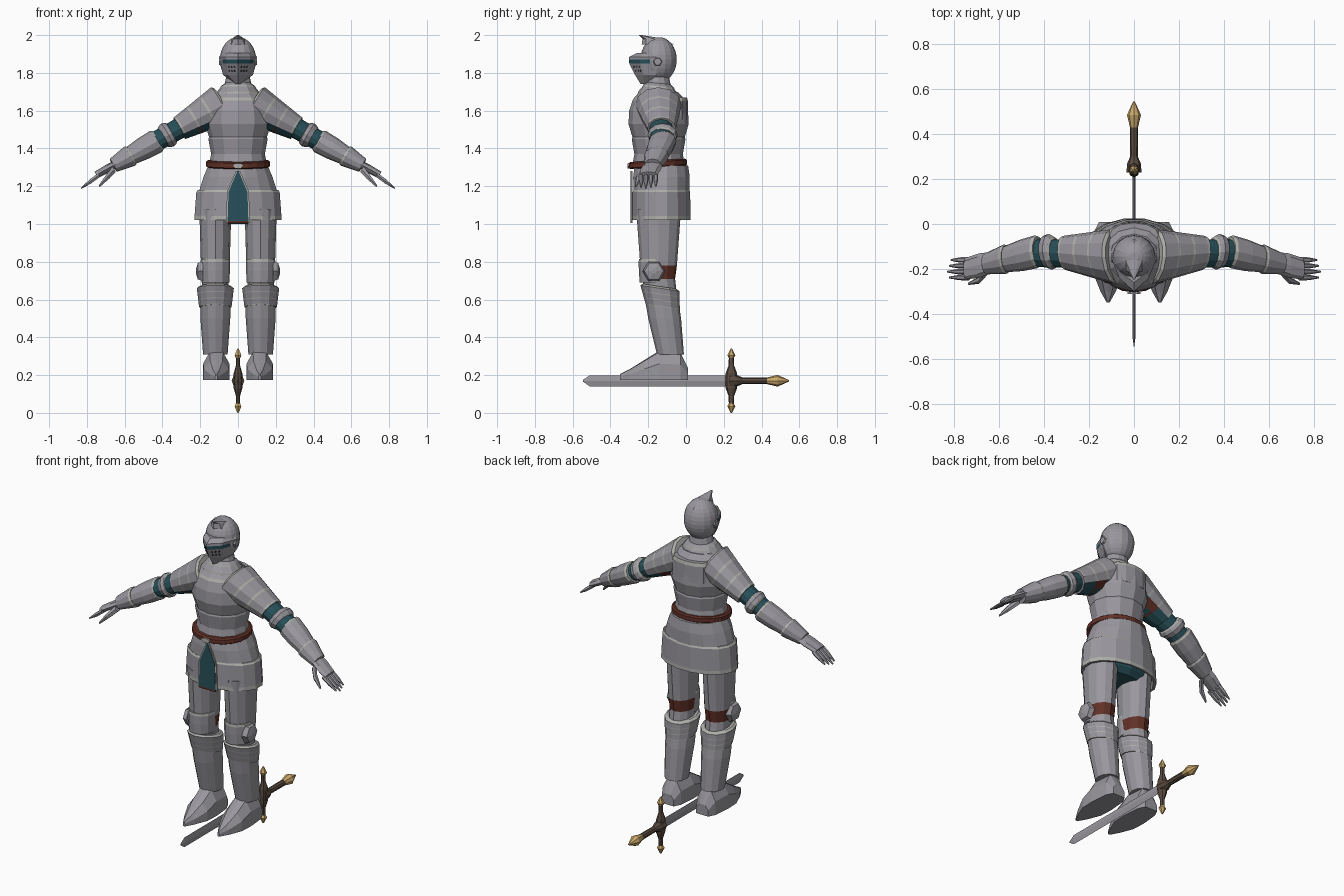
import bpy, bmesh
from math import sin, cos, pi
from mathutils import Vector as V

cube = bpy.data.objects.get("Cube")
if cube:
    bpy.data.objects.remove(cube)

palette = {
    "steel": (.32, .31, .34), "trim": (.42, .42, .4), "teal": (.02, .08, .1), "leather": (.12, .03, .02),
    "hilt": (.1, .07, .05), "gold": (.6, .4, .15), "dark": (.02, .02, .02)}
STEEL, TRIM, TEAL, LEATHER, HILT, GOLD, DARK = range(len(palette))
materials = []
for label, rgb in palette.items():
    material = bpy.data.materials.new(label)
    material.use_nodes = True
    material.diffuse_color = (*rgb, 1)
    material.node_tree.nodes["Principled BSDF"].inputs["Base Color"].default_value = (*rgb, 1)
    materials.append(material)

X, Y, Z = V((1, 0, 0)), V((0, 1, 0)), V((0, 0, 1))


def loft(name, rings, colours, mirror=False, paint=None):
    """Skin a list of rings; each colour covers the band after its ring, the last one the end cap."""
    sides = {"left_": 1, "right_": -1} if mirror else {"": 1}
    for prefix, side in sides.items():
        bm = bmesh.new()
        rows = [[bm.verts.new((p.x * side, p.y, p.z)) for p in ring] for ring in rings]
        for low, high, colour in zip(rows, rows[1:], colours):
            for k in range(len(low)):
                face = bm.faces.new((low[k - 1], low[k], high[k], high[k - 1]))
                face.material_index = colour
        bm.faces.new(rows[0]).material_index = colours[0]
        bm.faces.new(rows[-1]).material_index = colours[-1]
        bmesh.ops.recalc_face_normals(bm, faces=bm.faces)
        if paint:
            for face in bm.faces:
                centre = face.calc_center_median()
                centre.x *= side
                face.material_index = paint(centre, face.normal, face.material_index)
        mesh = bpy.data.meshes.new(prefix + name)
        bm.to_mesh(mesh)
        bm.free()
        for material in materials:
            mesh.materials.append(material)
        bpy.context.collection.objects.link(bpy.data.objects.new(prefix + name, mesh))


def oval(centre, a, b, u, v, sides, turn=0.0):
    angles = [2 * pi * (k + turn) / sides for k in range(sides)]
    return [V(centre) + u * a * cos(t) + v * b * sin(t) for t in angles]


def tube(name, path, stops, flat=(1, 1), u=X, v=Y, sides=12, turn=0.0, **options):
    """Follow a path through stops of (position, radius, colour); flat scales the v radius from end to end."""
    first, last = stops[0][0], stops[-1][0]
    rings = []
    for t, r, colour in stops:
        ratio = flat[0] + (flat[1] - flat[0]) * (t - first) / (last - first)
        rings.append(oval(path(t), r, r * ratio, u, v, sides, turn))
    loft(name, rings, [colour for t, r, colour in stops], **options)


def lames(start, end, r_start, r_end, count=1):
    """Stops for overlapping plates, each with a light rim and a step in."""
    def at(s):
        return start + (end - start) * s, r_start + (r_end - r_start) * s
    stops = []
    for i in range(count):
        for s in (i, i + .85):
            stops.append((*at(s / count), TRIM if s > i else STEEL))
        t, r = at((i + 1) / count)
        stops += [(t, r, STEEL), (t, r * .93, STEEL)]
    return stops


def rod(name, points, colour=STEEL, u=Y, v=Z, sides=6, flat=1, **options):
    """Tapered solid through points of (position, radius)."""
    loft(name, [oval(p, r, r * flat, u, v, sides) for p, r in points], [colour] * len(points), **options)


def body(z):
    return V((0, -.145, z))


def hips(z):
    return V((0, -.13, z))


def leg(z):
    return V((.12, -.145 + .16 * max(0, .7 - z), z))


def arm(x):
    bend = x - .42
    return V((x, -.12 - (.24 * bend if bend > 0 else -.08 * bend), 1.68 - .56 * x))


# Domed helmet skull with forward-swept peak
dome = [pi * k / 16 for k in range(-5, 8)]
tube("helmet_skull", body, [(1.87 + .12 * sin(t), .096 * cos(t), STEEL) for t in dome], sides=16)
loft("helmet_peak", [oval((0, y, z), r, r * 1.7, X, Y, 8) for y, z, r in
                     ((-.15, 1.95, .05), (-.17, 1.98, .035), (-.24, 2, .005))], [STEEL] * 3)


# Pointed visor with eye slit, breathing holes and hinges
def visor_ring(z, width, front, back=-.155):
    cheek = front + (back - front) * .4
    outline = ((-1, back), (-.65, cheek), (0, front), (.65, cheek), (1, back))
    return [V((x * width, y, z)) for x, y in outline]


visor = [visor_ring(*s) for s in ((1.74, .015, -.24, -.2), (1.79, .08, -.27), (1.85, .095, -.3),
                                  (1.87, .096, -.303), (1.885, .1, -.3), (1.905, .087, -.26))]
loft("visor", visor, [STEEL, STEEL, TEAL, STEEL, STEEL, STEEL])
for across in (.3, .55, .8):
    for up in (.35, .7):
        low, high = (ring[2].lerp(ring[3], across) for ring in visor[1:3])
        p = low.lerp(high, up)
        rod("breath_hole", [(p + Y * d, .005) for d in (-.002, .002)], DARK, X, mirror=True)
rod("visor_hinge", [((.08, -.15, 1.86), .03), ((.1, -.15, 1.86), .02)], mirror=True)

# Gorget, breastplate and backplate
tube("gorget", body, [(1.67, .125, TRIM), (1.69, .12, STEEL), (1.72, .095, TRIM), (1.73, .09, STEEL),
                      (1.745, .07, STEEL), (1.79, .06, STEEL)], (.9, .9), v=V((0, 1, -.1)))
tube("cuirass", body, [(1.31, .155, STEEL), (1.37, .142, STEEL), (1.45, .157, STEEL), (1.46, .153, STEEL),
                       (1.53, .175, STEEL), (1.6, .17, STEEL), (1.655, .15, TRIM), (1.67, .14, STEEL),
                       (1.7, .11, STEEL)], (.9, .92))
tube("back_collar", lambda z: V((0, -.05, z)), [(1.55, .12, STEEL), (1.65, .12, TRIM), (1.67, .11, STEEL)], (.5, .5))

# Belt with buckle
tube("belt", lambda z: V((0, -.15, z)), [(1.3, .16, LEATHER), (1.306, .17, LEATHER), (1.33, .17, LEATHER),
                                         (1.337, .16, LEATHER)], (.91, .91), v=V((0, 1, .06)), sides=20)
rod("buckle", [((0, y, 1.308), .03) for y in (-.311, -.303)], TRIM, X, flat=.5)

# Two skirt tiers over cloth
tube("upper_skirt", hips, [(1.31, .16, STEEL), (1.25, .186, STEEL), (1.16, .215, TEAL)], (.9, .7), sides=16, turn=.5)
tube("lower_skirt", hips, [(1.18, .217, TRIM)] + lames(1.17, 1.02, .225, .236) + [(1.05, .21, TEAL)],
     (.69, .67), sides=16, turn=.5)
tube("under_cloth", hips, [(1.1, .2, TEAL), (1.03, .19, TEAL), (1, .15, TEAL)], (.65, .55))


# Hanging front cloth with a light edge
def cloth(name, front, margin, colours):
    outline = {1.28: .003, 1.17: .05, 1.015: .055, 1.005: .055}
    rings = []
    for z, half in outline.items():
        w = half + margin
        rings.append([V((x, y, z)) for x, y in ((-w, front), (w, front), (w, front + .007), (-w, front + .007))])
    loft(name, rings, colours)


cloth("cloth_border", -.29, .008, [TRIM] * 4)
cloth("front_cloth", -.293, 0, [TEAL, TEAL, LEATHER, LEATHER])

# Legs with knee strap, kneecap and side wing
tube("leg", leg, [(1.08, .085, STEEL), (.78, .076, LEATHER), (.71, .07, STEEL), (.6, .07, STEEL)],
     (1.4, 1.2), mirror=True)


def knee_strap(centre, normal, colour):
    return LEATHER if centre.y > -.11 and centre.x < .17 else colour


tube("kneecap", lambda z: leg(z) - Y * .02, [(.69, .074, STEEL), (.75, .077, STEEL), (.8, .078, TRIM),
                                             (.815, .076, TRIM)], (1.1, 1.1), mirror=True, paint=knee_strap)
rod("knee_wing", [((.185, -.17, .75), .06), ((.213, -.17, .75), .05), ((.222, -.17, .75), .015)], mirror=True)

# Greaves with chevron collars
tube("greave_collar", leg, [(.67, .085, TRIM)] + lames(.66, .56, .098, .086, 3), (1.05, 1.05),
     v=V((0, 1, -.15)), mirror=True)
tube("greave", leg, [(.6, .08, STEEL), (.5, .079, STEEL), (.31, .065, STEEL)], (1.1, 1.1), mirror=True)


# Pointed armoured shoes
def shoe_ring(y, width, top, sole=.175):
    outline = ((-1, 0), (1, 0), (1, .55), (.5, .95), (0, 1), (-.5, .95), (-1, .55))
    return [V((.115 + x * width, y, sole + h * (top - sole))) for x, h in outline]


shoe = [shoe_ring(*s) for s in ((.01, .04, .24), (-.03, .06, .32), (-.14, .07, .33), (-.22, .066, .28),
                                (-.3, .034, .23), (-.35, .006, .205))]
loft("shoe", shoe, [STEEL] * len(shoe), mirror=True)


# Arm plates, open to cloth and strap at the armpit
def armpit(centre, normal, colour):
    if normal.z < -.5 and centre.x < .29:
        return LEATHER if .17 < centre.x < .21 else TEAL
    return colour


def sleeve(name, stops, **options):
    tube(name, arm, stops, (.88, .85), V((.08, 1, 0)), V((.49, 0, .87)), mirror=True, **options)


sleeve("pauldron", [(.08, .11, TRIM)] + lames(.09, .31, .123, .076, 3), paint=armpit)
sleeve("cloth_sleeve", [(.28, .063, TEAL), (.46, .062, TEAL)])
sleeve("elbow_plate", [(.35, .062, TRIM), (.356, .072, STEEL), (.373, .08, STEEL), (.393, .072, TRIM),
                       (.4, .062, STEEL)])
sleeve("forearm", [(.423, .066, TRIM), (.435, .073, STEEL), (.5, .07, STEEL), (.65, .045, STEEL)])
sleeve("gauntlet_cuff", [(.565, .062, TRIM), (.575, .066, STEEL), (.66, .046, STEEL)])

# Hands
GRIP = V((.49, 0, .87))
rod("palm", [(arm(.64), .048), (arm(.69), .054), (arm(.75), .048)], v=GRIP, sides=8, flat=.4, mirror=True)
for i in range(4):
    reach = .095 - .008 * abs(i - 2)
    knuckle = V((.735, -.16 - .026 * i, 1.26))
    rod("finger", [(knuckle + V((s, 0, -.75 * s)) * reach, r) for s, r in ((0, .013), (.5, .012), (1, .004))],
        v=GRIP, mirror=True)
rod("thumb", [((.655, -.21, 1.29), .02), ((.69, -.25, 1.25), .016), ((.735, -.265, 1.2), .006)], v=GRIP, mirror=True)

# Sword lying on edge, pointing forward
def along(y):
    return V((0, y, .17))


rod("blade", [(along(-.545), .005), (along(-.51), .029), (along(.22), .029)], STEEL, Z, X, 4, .2)
rod("grip", [(along(.23), .034), (along(.27), .03), (along(.3), .017), (along(.44), .018)], HILT, X, sides=8)
rod("pommel", [(along(.43), .018), (along(.485), .031), (along(.545), .004)], GOLD, X, sides=8)
for label, way in {"upper": Z, "lower": -Z}.items():
    hub = along(.24)
    rod(label + "_guard", [(hub, .033), (hub + way * .04, .03), (hub + way * .08, .015), (hub + way * .13, .013)],
        HILT, Y, X, 8, .75)
    rod(label + "_guard_tip", [(hub + way * .12, .013), (hub + way * .135, .021), (hub + way * .17, .004)], GOLD, Y, X)
